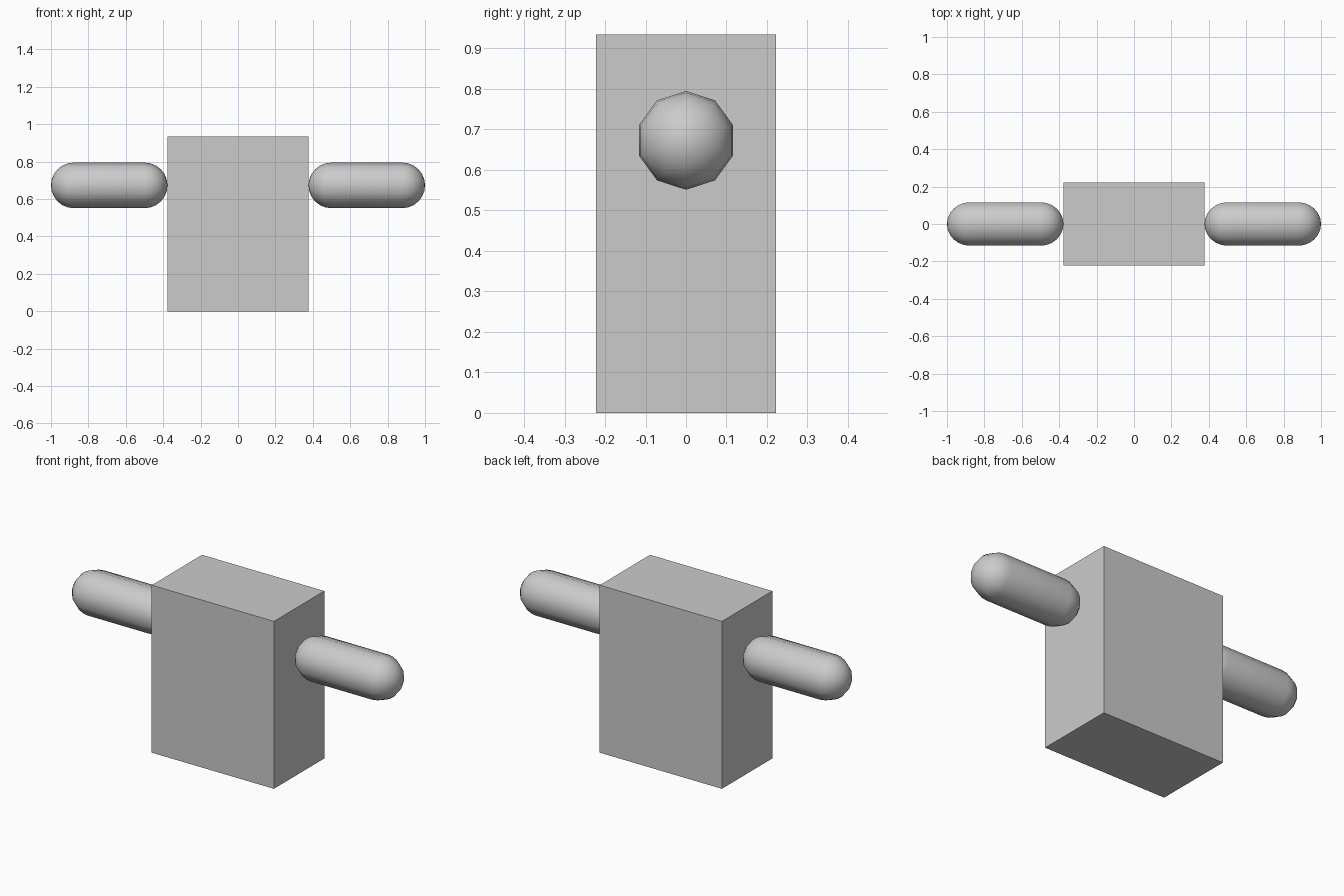
import bpy, bmesh, math
from mathutils import Vector

if "Cube" in bpy.data.objects:
    bpy.data.objects.remove(bpy.data.objects["Cube"])

BODY = (0.755, 0.444, 0.935)
ARM_RADIUS, ARM_Z = 0.122, 0.673
ARM_INNER, ARM_OUTER = 0.377, 1.0
SIDES, CAP_STEPS = 10, 6


def add_object(name, bm):
    bmesh.ops.recalc_face_normals(bm, faces=bm.faces)
    mesh = bpy.data.meshes.new(name)
    bm.to_mesh(mesh)
    bm.free()
    obj = bpy.data.objects.new(name, mesh)
    bpy.context.collection.objects.link(obj)
    return obj


# Box body
bm = bmesh.new()
bmesh.ops.create_cube(bm, size=1)
bmesh.ops.scale(bm, vec=BODY, verts=bm.verts)
bmesh.ops.translate(bm, vec=(0, 0, BODY[2] / 2), verts=bm.verts)
add_object("body", bm)


# Capsule arm: half outline spun about the x axis
def add_arm(name, side):
    bm = bmesh.new()
    half = (ARM_OUTER - ARM_INNER) / 2 - ARM_RADIUS
    outline = []
    for end, start in ((-1, 180), (1, 90)):
        for i in range(CAP_STEPS + 1):
            a = math.radians(start - 90 * i / CAP_STEPS)
            outline.append(bm.verts.new((end * half + ARM_RADIUS * math.cos(a), 0,
                                         ARM_RADIUS * math.sin(a))))
    edges = [bm.edges.new(pair) for pair in zip(outline, outline[1:])]
    bmesh.ops.spin(bm, geom=outline + edges, cent=(0, 0, 0), axis=(1, 0, 0),
                   angle=math.tau, steps=SIDES)
    bmesh.ops.remove_doubles(bm, verts=bm.verts, dist=0.0001)
    for face in bm.faces:
        face.smooth = True
    arm = add_object(name, bm)
    arm.location = Vector((side * (ARM_INNER + ARM_OUTER) / 2, 0, ARM_Z))


for name, side in (("left_arm", -1), ("right_arm", 1)):
    add_arm(name, side)
